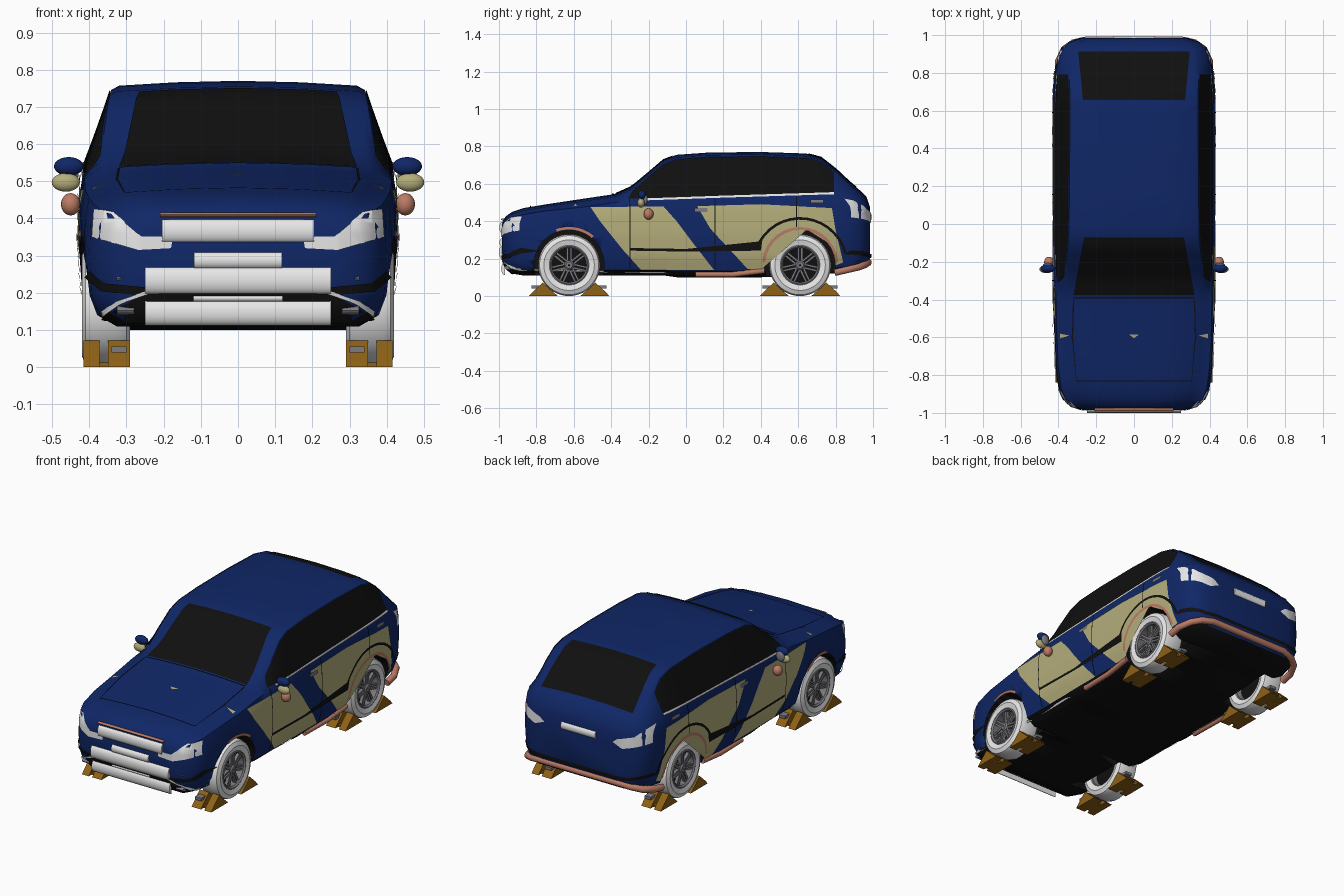
import bpy, bmesh, math
from mathutils import Vector, Matrix
from mathutils.bvhtree import BVHTree

if "Cube" in bpy.data.objects:
    bpy.data.objects.remove(bpy.data.objects["Cube"])


def material(name, *rgb):
    m = bpy.data.materials.new(name)
    m.use_nodes = True
    m.diffuse_color = (*rgb, 1)
    m.node_tree.nodes["Principled BSDF"].inputs["Base Color"].default_value = (*rgb, 1)
    return m


BLUE = material("navy_paint", .005, .02, .135)
BLACK = material("black", .005, .005, .005)
TAN = material("sand_paint", .46, .42, .2)
SALMON = material("salmon_trim", .5, .2, .13)
WHITE = material("white", .8, .8, .8)
GREY = material("rim_grey", .2, .2, .22)
BROWN = material("chock_brown", .27, .12, .008)

AXLES, AXLE_Z, ARCH_R = (-.625, .61), .165, .188


def finish(name, bm, mat, angle=35):
    bmesh.ops.recalc_face_normals(bm, faces=bm.faces)
    me = bpy.data.meshes.new(name)
    bm.to_mesh(me)
    bm.free()
    ob = bpy.data.objects.new(name, me)
    bpy.context.collection.objects.link(ob)
    me.materials.append(mat)
    bpy.ops.object.select_all(action='DESELECT')
    ob.select_set(True)
    bpy.context.view_layer.objects.active = ob
    bpy.ops.object.shade_smooth_by_angle(angle=math.radians(angle))
    return ob


def mirror_x(bm):
    geo = bmesh.ops.duplicate(bm, geom=bm.verts[:] + bm.edges[:] + bm.faces[:])["geom"]
    for v in geo:
        if isinstance(v, bmesh.types.BMVert):
            v.co.x *= -1
    bmesh.ops.reverse_faces(bm, faces=[f for f in geo if isinstance(f, bmesh.types.BMFace)])


# Body loft: y, half width, bottom, belt height, roof half width, top
STATIONS = [
    (-.985, .27, .21, .37, .22, .39), (-.965, .335, .15, .395, .27, .425), (-.93, .375, .12, .42, .3, .45),
    (-.87, .4, .11, .435, .32, .47), (-.75, .415, .11, .455, .34, .49), (-.55, .425, .11, .475, .35, .52),
    (-.38, .428, .11, .5, .36, .545), (-.29, .428, .11, .51, .365, .585), (-.2, .428, .11, .515, .36, .66),
    (-.12, .428, .11, .52, .35, .728), (-.05, .428, .1, .525, .345, .755), (.12, .428, .1, .53, .342, .767),
    (.4, .428, .1, .54, .34, .77), (.64, .428, .11, .545, .34, .762), (.72, .425, .12, .545, .34, .742),
    (.8, .42, .12, .545, .345, .68), (.88, .405, .13, .535, .34, .605), (.93, .385, .14, .515, .325, .565),
    (.965, .345, .15, .49, .29, .53), (.985, .28, .18, .45, .23, .47)]


def section(y, w, zb, belt, wr, zt):
    h = belt - zb
    half = [(.8 * w, zb), (.93 * w, zb + .03), (.98 * w, zb + .25 * h), (w, zb + .55 * h), (.99 * w, zb + .85 * h),
            (.965 * w, belt), (wr, zt - .024), (.94 * wr, zt - .013), (.5 * wr, zt - .004)]
    ring = [(0, zb)] + half + [(0, zt)] + [(-x, z) for x, z in reversed(half)]
    return [Vector((x, y, z)) for x, z in ring]


bm = bmesh.new()
rings = []
for a, b in zip(STATIONS, STATIONS[1:]):
    n = max(1, round((b[0] - a[0]) / .05))
    rings += [section(*(p + (q - p) * i / n for p, q in zip(a, b))) for i in range(n)]
rings.append(section(*STATIONS[-1]))
rings = [[bm.verts.new(p) for p in r] for r in rings]
for r, s in zip(rings, rings[1:]):
    for i in range(len(r)):
        j = (i + 1) % len(r)
        bm.faces.new((r[i], r[j], s[j], s[i]))
bm.faces.new(rings[0])
bm.faces.new(rings[-1])
bmesh.ops.recalc_face_normals(bm, faces=bm.faces)
SURFACE = BVHTree.FromBMesh(bm)
body = finish("body_shell", bm, BLUE, 40)
body.data.materials.append(BLACK)

# Wheel arches cut from the body
bm = bmesh.new()
for y in AXLES:
    for s in (-1, 1):
        bmesh.ops.create_cone(bm, cap_ends=True, segments=48, radius1=ARCH_R, radius2=ARCH_R, depth=.24,
                              matrix=Matrix.Translation((s * .39, y, AXLE_Z)) @ Matrix.Rotation(math.pi / 2, 4, 'Y'))
cutter = finish("arch_cutter", bm, BLACK)
cutter.hide_render = True
mod = body.modifiers.new("arches", 'BOOLEAN')
mod.operation, mod.object, mod.solver = 'DIFFERENCE', cutter, 'EXACT'
bpy.context.view_layer.objects.active = body
bpy.ops.object.modifier_apply(modifier=mod.name)
bpy.data.objects.remove(cutter)
for p in body.data.polygons:
    c, n = p.center, p.normal
    well = min(math.hypot(c.y - y, c.z - AXLE_Z) for y in AXLES) < ARCH_R + .004 and (abs(n.x) < .7 or abs(c.x) < .3)
    p.material_index = int(well or (n.z < -.6 and c.z < .2))


# Thin painted plate wrapped on the body, drawn in the plane facing the given side
def decal(name, mat, outline, axis, sign=1, both=False, lift=.004):
    k = "xyz".index(axis)
    put = lambda a, b: Vector((a, b)[:k] + (sign * 2,) + (a, b)[k:])
    bm = bmesh.new()
    bm.faces.new([bm.verts.new(put(*p)) for p in outline])
    bmesh.ops.triangulate(bm, faces=bm.faces[:])
    for d in {0, 1, 2} - {k}:
        lo, hi = min(v.co[d] for v in bm.verts), max(v.co[d] for v in bm.verts)
        for i in range(math.ceil(lo / .03), math.floor(hi / .03) + 1):
            no, co = Vector(), Vector()
            no[d], co[d] = 1, i * .03
            bmesh.ops.bisect_plane(bm, geom=bm.verts[:] + bm.edges[:] + bm.faces[:], plane_co=co, plane_no=no)
    ray = Vector()
    ray[k] = -sign
    for v in bm.verts:
        hit, n = SURFACE.ray_cast(v.co, ray)[:2]
        if hit is None:
            v.co[k] = sign * (.95 if k == 1 else .3)
            hit, n = SURFACE.find_nearest(v.co)[:2]
        v.co = hit + n * lift
    if both:
        mirror_x(bm)
    return finish(name, bm, mat, 50)


def strip(name, mat, pts, width, axis, sign=1, both=False, lift=.006):
    pts = [Vector(p) for p in pts]
    left, right = [], []
    for i, p in enumerate(pts):
        t = (pts[min(i + 1, len(pts) - 1)] - pts[max(i - 1, 0)]).normalized() * width / 2
        left.append((p.x - t.y, p.y + t.x))
        right.append((p.x + t.y, p.y - t.x))
    return decal(name, mat, left + right[::-1], axis, sign, both, lift)


def arc(y, r, a, b, n=14):
    angles = [math.radians(a + (b - a) * i / n) for i in range(n + 1)]
    return [(y + r * math.cos(t), AXLE_Z + r * math.sin(t)) for t in angles]


# Glass
decal("windshield", BLACK, [(-.32, -.375), (.32, -.375), (.265, -.07), (-.265, -.07)], 'z')
decal("rear_window", BLACK, [(-.27, .655), (.27, .655), (.295, .91), (-.295, .91)], 'z')
decal("side_windows", BLACK, [(-.31, .518), (.79, .552), (.79, .66), (.72, .714), (.64, .736), (.4, .744), (.12, .741),
                              (-.05, .729), (-.12, .702), (-.2, .634), (-.28, .567)], 'x', 1, True)
strip("window_chrome", WHITE, [(-.25, .514), (.2, .53), (.79, .548)], .01, 'x', 1, True)

# Sand paint patches and side lines
decal("front_sand_patch", TAN, [(-.51, .475), (-.12, .478), (-.05, .4), (.04, .28), (.15, .14), (-.24, .14),
                                (-.34, .25), (-.46, .4)], 'x', 1, True)
decal("rear_sand_patch", TAN, [(.06, .48), (.4, .49), (.78, .47), (.8, .35), (.84, .18)]
      + arc(AXLES[1], .19, 0, 180) + [(.4, .14), (.33, .145), (.2, .3), (.13, .36)], 'x', 1, True)
strip("side_crease", BLACK, [(-.3, .25), (0, .245), (.4, .25)] + arc(AXLES[1], .25, 150, 15), .014, 'x', 1, True)
for name, y, top in (("front", -.3, .51), ("middle", .155, .52), ("rear", .59, .53)):
    strip(name + "_door_gap", BLACK, [(y, .37 if name == "rear" else .15), (y, top)], .005, 'x', 1, True, .007)
for name, y, z in (("front", .08, .46), ("rear", .7, .505)):
    strip(name + "_handle", GREY, [(y - .035, z), (y + .035, z)], .02, 'x', 1, True, .009)
decal("sill", BLACK, [(-.42, .115), (.41, .115), (.41, .138), (-.42, .138)], 'x', 1, True, .005)
for name, y, a, b in (("front", AXLES[0], 50, 110), ("rear", AXLES[1], 5, 175)):
    strip(name + "_arch_trim", SALMON, arc(y, .196, a, b), .016, 'x', 1, True)

# Hood lines and emblems without lettering
strip("hood_seam", BLACK, [(-.32, -.4), (-.325, -.6), (-.305, -.83), (.305, -.83), (.325, -.6), (.32, -.4)], .006, 'z')
strip("cowl_seam", BLACK, [(-.32, -.39), (.32, -.39)], .008, 'z')
decal("hood_marker", TAN, [(-.025, -.585), (0, -.605), (.025, -.585)], 'z')
decal("fender_markers", TAN, [(.34, -.59), (.39, -.605), (.39, -.58)], 'z', 1, True)

# Lamps and lower bumper paint
decal("headlights", WHITE, [(.385, .425), (.39, .35), (.27, .315), (.18, .32), (.175, .35), (.26, .352), (.335, .415)],
      'y', -1, True)
decal("taillights", WHITE, [(.4, .52), (.402, .42), (.28, .39), (.22, .415), (.25, .44), (.34, .465)], 'y', 1, True)
decal("front_intake", BLACK, [(-.37, .13), (-.25, .2), (.25, .2), (.37, .13), (.3, .12), (-.3, .12)], 'y', -1)
strip("bumper_corner_band", BLACK, [(.4, .25), (.36, .215), (.25, .205)], .022, 'y', -1, True)
strip("bumper_chrome", WHITE, [(.24, .203), (.32, .175), (.385, .13)], .01, 'y', -1, True, .008)
strip("rear_bumper_band", BLACK, [(-.4, .235), (-.3, .215), (.3, .215), (.4, .235)], .02, 'y', 1)


# Extruded yz profile
def prism(bm, pts, x0, x1):
    a, b = ([bm.verts.new((x, y, z)) for y, z in pts] for x in (x0, x1))
    for i in range(len(pts)):
        j = (i + 1) % len(pts)
        bm.faces.new((a[i], a[j], b[j], b[i]))
    bm.faces.new(a)
    bm.faces.new(b)


def bulge(y, z0, z1, depth):
    turn = [math.pi * i / 10 for i in range(11)]
    return [(y + depth * math.sin(t), (z0 + z1) / 2 - (z1 - z0) / 2 * math.cos(t)) for t in turn]


for name, mat, x, y, z0, z1, d in (
        ("upper_grille_bar", WHITE, .205, -.982, .335, .397, -.016), ("grille_trim", SALMON, .21, -.975, .404, .416, -.015),
        ("badge_bar", WHITE, .118, -.98, .264, .31, -.018), ("bumper_bar", WHITE, .25, -.98, .196, .27, -.02),
        ("bumper_bridge", WHITE, .12, -.97, .175, .196, -.015), ("lower_bumper_bar", WHITE, .25, -.968, .112, .182, -.02),
        ("rear_plate_bar", WHITE, .11, .98, .4, .445, .015)):
    bm = bmesh.new()
    prism(bm, bulge(y, z0, z1, d), -x, x)
    finish(name, bm, mat)
bm = bmesh.new()
for z in (.14, .226):
    prism(bm, bulge(-.94, z, z + .025, -.03), .28, .325)
mirror_x(bm)
finish("fog_lamps", bm, GREY)


# Salmon lower tube trims
def tube(name, pts, r):
    cu = bpy.data.curves.new(name, 'CURVE')
    cu.dimensions, cu.bevel_depth, cu.bevel_resolution, cu.use_fill_caps = '3D', r, 3, True
    sp = cu.splines.new('POLY')
    sp.points.add(len(pts) - 1)
    for p, co in zip(sp.points, pts):
        p.co = (*co, 1)
    ob = bpy.data.objects.new(name, cu)
    bpy.context.collection.objects.link(ob)
    cu.materials.append(SALMON)


side = [(.4, .795, .125), (.4, .86, .14), (.37, .925, .155), (.32, .96, .17), (.25, .975, .18)]
tube("rear_bumper_tube", side + [(-x, y, z) for x, y, z in reversed(side)], .019)
for s, name in ((1, "left"), (-1, "right")):
    tube(name + "_sill_tube", [(s * .39, .05, .115), (s * .395, .25, .115), (s * .4, .42, .135)], .015)


# Mirrors
def ellipsoids(name, mat, loc, size):
    bm = bmesh.new()
    bmesh.ops.create_uvsphere(bm, u_segments=20, v_segments=12, radius=1,
                              matrix=Matrix.Translation(loc) @ Matrix.Diagonal((*size, 1)))
    mirror_x(bm)
    finish(name, bm, mat, 60)


ellipsoids("mirror_tops", BLUE, (.455, -.235, .54), (.04, .022, .025))
ellipsoids("mirror_middles", TAN, (.463, -.24, .497), (.038, .02, .025))
ellipsoids("mirror_lowers", SALMON, (.45, -.2, .438), (.026, .026, .03))
ellipsoids("mirror_glass", GREY, (.455, -.217, .515), (.026, .012, .03))


# Wheels: lathed tyre and rim, seven twin spokes
def lathe(bm, profile, y, steps=48):
    vs = [bm.verts.new((x, y, AXLE_Z + r)) for x, r in profile]
    es = [bm.edges.new((a, b)) for a, b in zip(vs, vs[1:] + vs[:1])]
    bmesh.ops.spin(bm, geom=vs + es, cent=(0, y, AXLE_Z), axis=(1, 0, 0), angle=2 * math.pi, steps=steps, use_merge=True)
    bmesh.ops.remove_doubles(bm, verts=bm.verts, dist=1e-5)


for y, name in zip(AXLES, ("front", "rear")):
    bm = bmesh.new()
    lathe(bm, [(.3, .105), (.29, .135), (.3, .158), (.32, .165), (.39, .165), (.41, .158), (.42, .135), (.412, .105)], y)
    mirror_x(bm)
    finish(name + "_tyres", bm, WHITE)
    bm = bmesh.new()
    lathe(bm, [(.31, .1), (.31, .106), (.415, .106), (.418, .1), (.41, .092), (.33, .092)], y)
    lathe(bm, [(.36, .004), (.36, .026), (.405, .026), (.412, .018), (.412, .004)], y, 24)
    for i in range(7):
        for off in (-.009, .009):
            spin = Matrix.Translation((.395, y, AXLE_Z)) @ Matrix.Rotation(i * math.tau / 7, 4, 'X')
            bmesh.ops.create_cube(bm, size=1, matrix=spin @ Matrix.Translation((0, off, .058))
                                  @ Matrix.Diagonal((.018, .011, .08, 1)))
    mirror_x(bm)
    finish(name + "_rims", bm, GREY)
    bm = bmesh.new()
    lathe(bm, [(.335, .002), (.335, .1), (.35, .1), (.35, .002)], y, 32)
    mirror_x(bm)
    finish(name + "_brake_discs", bm, BLACK)
    # Split wedge chocks on both sides of each wheel
    wedge, pins = bmesh.new(), bmesh.new()
    for s in (-1, 1):
        profile = [(.06, 0), (.215, 0), (.195, .022), (.14, .072), (.1, .034)]
        for x0, x1 in ((.29, .35), (.372, .416)):
            prism(wedge, [(y + s * d, z) for d, z in profile], x0, x1)
        prism(wedge, [(y + s * d, z) for d, z in ((.1, 0), (.19, 0), (.19, .012), (.1, .012))], .35, .372)
        prism(pins, [(y + s * d, z) for d, z in ((.14, .04), (.2, .04), (.2, .056), (.14, .056))], .3, .34)
    for bm, part, mat in ((wedge, "_chocks", BROWN), (pins, "_chock_pins", GREY)):
        mirror_x(bm)
        finish(name + part, bm, mat)
